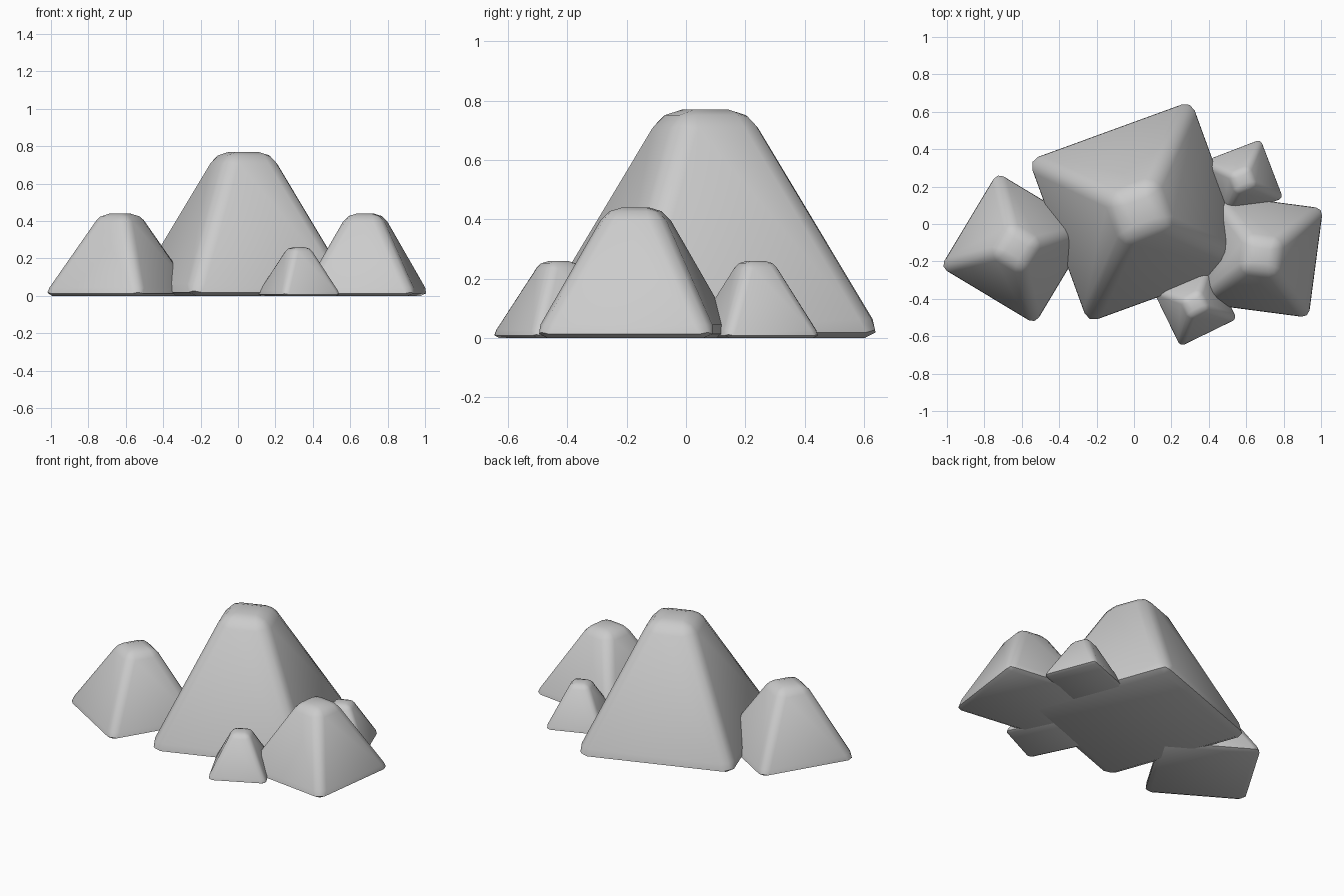
import bpy, bmesh, math
from mathutils import Matrix

cube = bpy.data.objects.get("Cube")
if cube:
    bpy.data.objects.remove(cube, do_unlink=True)

# One stone grey for every rock
stone = bpy.data.materials.new("stone_grey")
stone.use_nodes = True
grey = (0.6, 0.6, 0.6, 1.0)
stone.diffuse_color = grey
stone.node_tree.nodes["Principled BSDF"].inputs["Base Color"].default_value = grey


def rock(name, x, y, turn, base, top, height, bevel):
    """Square truncated pyramid with rounded edges; base and top are half sides."""
    bm = bmesh.new()
    bmesh.ops.create_cone(
        bm, cap_ends=True, segments=4, depth=height,
        radius1=base * math.sqrt(2), radius2=top * math.sqrt(2),
        matrix=Matrix.Translation((0, 0, height / 2))
        @ Matrix.Rotation(math.radians(45), 4, "Z"))
    bmesh.ops.bevel(bm, geom=bm.edges[:], offset=bevel, offset_type="OFFSET",
                    segments=2, profile=0.5, affect="EDGES", clamp_overlap=True)
    bmesh.ops.recalc_face_normals(bm, faces=bm.faces[:])
    mesh = bpy.data.meshes.new(name)
    bm.to_mesh(mesh)
    bm.free()
    mesh.materials.append(stone)
    obj = bpy.data.objects.new(name, mesh)
    obj.location = (x, y, 0)
    obj.rotation_euler.z = math.radians(turn)
    bpy.context.collection.objects.link(obj)
    bpy.ops.object.select_all(action="DESELECT")
    obj.select_set(True)
    bpy.context.view_layer.objects.active = obj
    bpy.ops.object.shade_smooth_by_angle(angle=math.radians(62))


# Half base, half top, height and rounding for each size of rock
LARGE = (0.49, 0.13, 0.77, 0.07)
MEDIUM = (0.315, 0.09, 0.44, 0.05)
SMALL = (0.18, 0.053, 0.26, 0.03)

rock("large_rock", 0.03, 0.065, 20, *LARGE)
rock("medium_rock_right", -0.63, -0.13, -31, *MEDIUM)
rock("medium_rock_left", 0.68, -0.17, -7.5, *MEDIUM)
rock("small_rock_back", 0.58, 0.235, 21, *SMALL)
rock("small_rock_front", 0.325, -0.43, 26, *SMALL)
